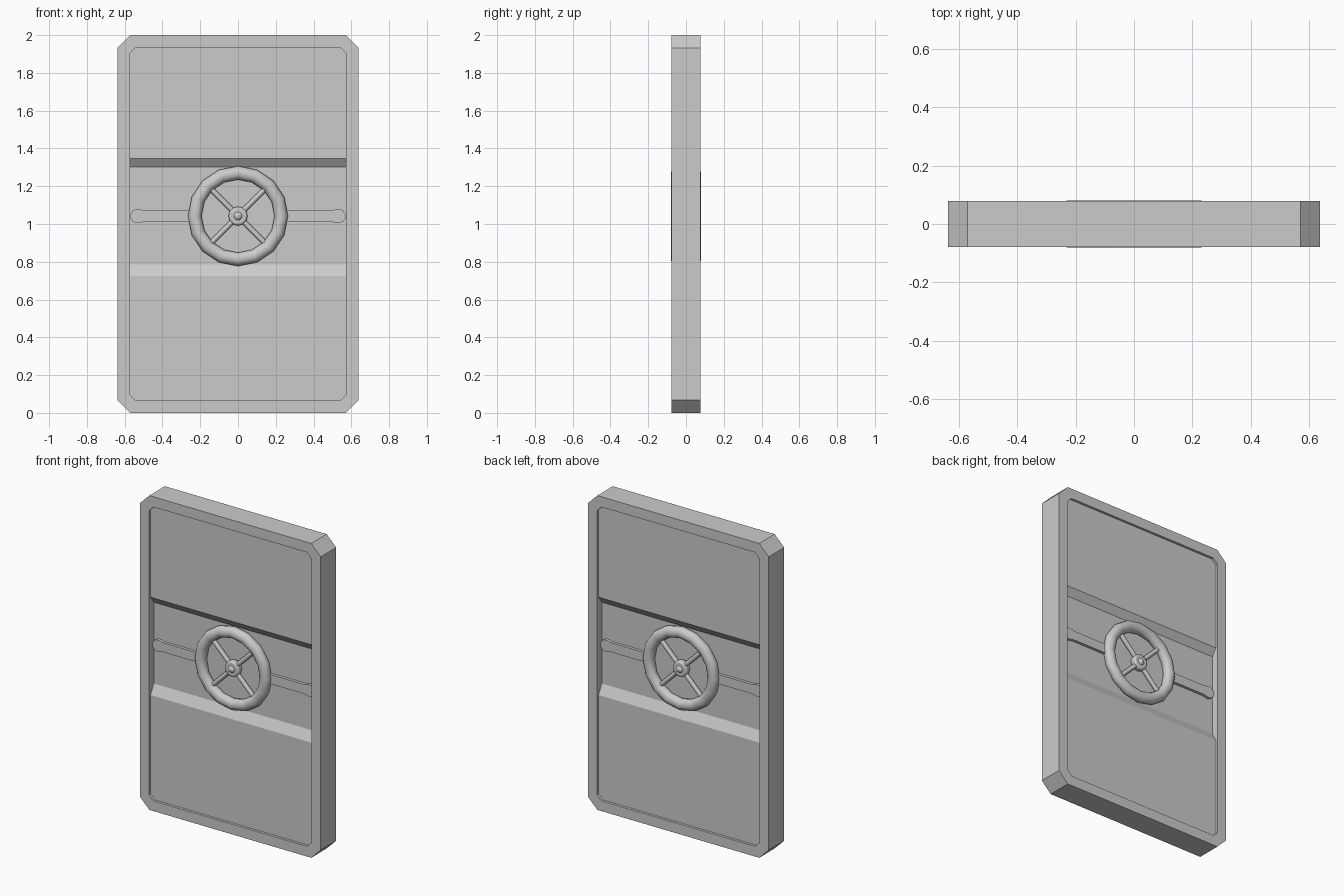
import bpy, bmesh
from math import pi, sin, cos, radians
from mathutils import Matrix

cube = bpy.data.objects.get("Cube")
if cube:
    bpy.data.objects.remove(cube, do_unlink=True)

steel = bpy.data.materials.new("grey_steel")
steel.use_nodes = True
steel.diffuse_color = (0.6, 0.6, 0.6, 1)
steel.node_tree.nodes["Principled BSDF"].inputs["Base Color"].default_value = (0.6, 0.6, 0.6, 1)

HALF_W, FACE = 0.637, 0.078       # door half width, half thickness
PANEL, FLOOR = 0.062, 0.029       # half thickness of panels and of the middle band
IN_W, RIM = 0.572, 0.065          # frame opening
HUB_Z = 1.042


def finish(bm, name):
    bmesh.ops.recalc_face_normals(bm, faces=bm.faces)
    mesh = bpy.data.meshes.new(name)
    bm.to_mesh(mesh)
    bm.free()
    mesh.materials.append(steel)
    obj = bpy.data.objects.new(name, mesh)
    bpy.context.collection.objects.link(obj)
    return obj


def prism(name, points, offset):
    """Extrude a closed outline of 3D points along offset."""
    bm = bmesh.new()
    face = bm.faces.new([bm.verts.new(p) for p in points])
    out = bmesh.ops.extrude_face_region(bm, geom=[face])
    moved = [v for v in out["geom"] if isinstance(v, bmesh.types.BMVert)]
    bmesh.ops.translate(bm, vec=offset, verts=moved)
    return finish(bm, name)


def smooth(name):
    obj = bpy.context.object
    obj.name = name
    obj.data.materials.append(steel)
    bpy.ops.object.transform_apply(location=True, rotation=True, scale=True)
    bpy.ops.object.shade_smooth_by_angle(angle=radians(50))
    return obj


def chamfered(w, low, high, c):
    return [(w, low + c), (w, high - c), (w - c, high), (c - w, high),
            (-w, high - c), (-w, low + c), (c - w, low), (w - c, low)]


# Frame: ring between two chamfered rectangles
bm = bmesh.new()
outer, inner = chamfered(HALF_W, 0, 2, 0.067), chamfered(IN_W, RIM, 2 - RIM, 0.032)
loops = [[bm.verts.new((x, y, z)) for x, z in ring]
         for ring, y in ((outer, -FACE), (inner, -FACE), (inner, FACE), (outer, FACE))]
for a, b in zip(loops, loops[1:] + loops[:1]):
    for i in range(8):
        j = (i + 1) % 8
        bm.faces.new((a[i], a[j], b[j], b[i]))
finish(bm, "door_frame")

# Panel: side profile with a sunken middle band on both faces
side = [(PANEL, 0.04), (PANEL, 0.724), (FLOOR, 0.785),
        (FLOOR, 1.302), (PANEL, 1.347), (PANEL, 1.96)]
profile = [(-y, z) for y, z in side] + [(y, z) for y, z in reversed(side)]
prism("door_panel", [(-0.6, y, z) for y, z in profile], (1.2, 0, 0))

front = []

# Locking bars with rounded ends
for name, s in (("left_locking_bar", 1), ("right_locking_bar", -1)):
    tip = [(0.532 + 0.038 * cos(a), 0.038 * sin(a))
           for a in [radians(d) for d in range(-112, 113, 32)]]
    outline = [(0.2, 0.03), (0.2, -0.03), (0.495, -0.03)] + tip + [(0.495, 0.03)]
    front.append(prism(name, [(s * x, -FLOOR - 0.018, HUB_Z + z) for x, z in outline],
                       (0, 0.024, 0)))

# Hand wheel rim
bpy.ops.mesh.primitive_torus_add(major_segments=16, minor_segments=12, major_radius=0.229,
                                 minor_radius=0.036, location=(0, -0.047, HUB_Z),
                                 rotation=(pi / 2, 0, 0))
bpy.context.object.scale.z = 0.033 / 0.036
front.append(smooth("wheel_rim"))

# Spokes: two crossing rods
for k, angle in enumerate((pi / 4, -pi / 4)):
    bpy.ops.mesh.primitive_cylinder_add(vertices=8, radius=0.014, depth=0.44,
                                        location=(0, -0.046, HUB_Z), rotation=(0, angle, 0))
    front.append(smooth(f"wheel_spoke_{k + 1}"))

# Hub and its domed cap
bpy.ops.mesh.primitive_cylinder_add(vertices=16, radius=0.05, depth=0.042,
                                    location=(0, -0.045, HUB_Z), rotation=(pi / 2, 0, 0))
hub = bpy.context.object
bevel = hub.modifiers.new("rounded_edge", "BEVEL")
bevel.width, bevel.segments = 0.01, 2
front.append(smooth("wheel_hub"))
bpy.ops.mesh.primitive_uv_sphere_add(segments=16, ring_count=8, radius=0.026,
                                     location=(0, -0.053, HUB_Z), rotation=(pi / 2, 0, 0))
front.append(smooth("hub_cap"))

# Same mechanism turned around for the rear face
for obj in front:
    rear = obj.copy()
    rear.name = "rear_" + obj.name
    rear.matrix_world = Matrix.Rotation(pi, 4, "Z")
    bpy.context.collection.objects.link(rear)
